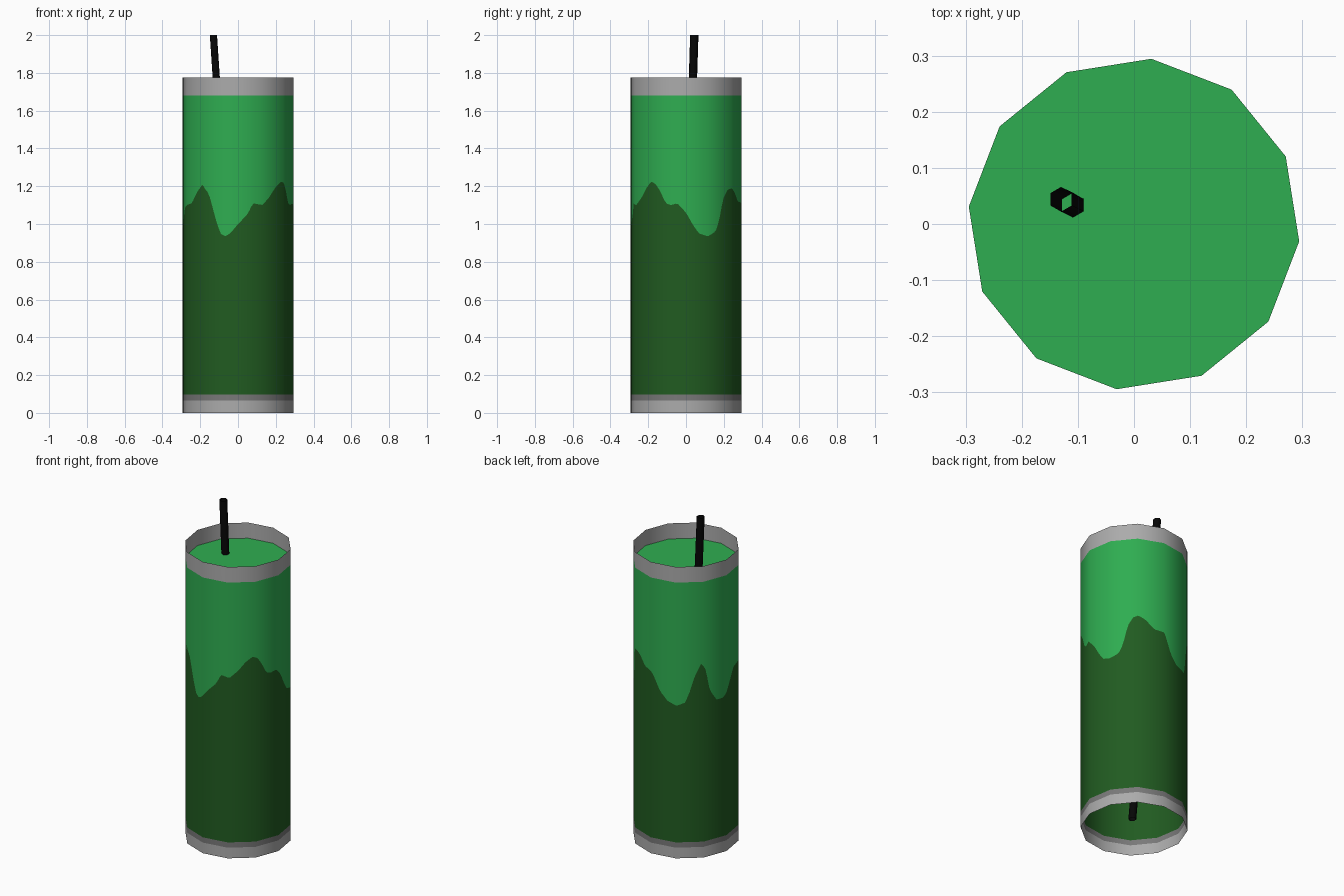
import bpy, bmesh, math
from mathutils import Vector

if "Cube" in bpy.data.objects:
    bpy.data.objects.remove(bpy.data.objects["Cube"])

R, SIDES, COLS = 0.296, 12, 12        # can radius, flat sides, columns per side
START = math.radians(24)              # direction of the first corner
LID_Z, TOP_Z = 1.68, 1.775


def mat(name, r, g, b):
    m = bpy.data.materials.new(name)
    m.diffuse_color = (r, g, b, 1)
    m.use_nodes = True
    m.node_tree.nodes["Principled BSDF"].inputs["Base Color"].default_value = m.diffuse_color
    return m


grey = mat("light grey", 0.41, 0.41, 0.41)
dark_grey = mat("dark grey", 0.19, 0.19, 0.19)
dark_green = mat("dark green", 0.015, 0.105, 0.015)
green = mat("bright green", 0.028, 0.42, 0.082)
black = mat("black", 0.002, 0.002, 0.002)

# Height of the wavy paint edge: (degrees from the front towards the right, z)
WAVE = [(0, 1.0), (10, 1.05), (16, 1.11), (26, 1.10), (35, 1.14), (43, 1.19),
        (51, 1.225), (56, 1.215), (61, 1.18), (68, 1.11), (74, 1.10), (81, 1.11),
        (90, 1.06), (98, 0.99), (104, 0.95), (113, 0.935), (123, 0.96),
        (128, 1.02), (133, 1.13), (139, 1.18), (145, 1.19), (153, 1.17),
        (163, 1.12), (175, 1.11), (185, 1.0), (194, 0.95), (205, 0.93),
        (214, 0.947), (219, 1.01), (225, 1.11), (232, 1.185), (237, 1.14),
        (242, 1.01), (251, 0.94), (260, 0.94), (272, 1.02), (281, 1.085),
        (302, 1.11), (311, 1.17), (320, 1.21), (328, 1.16), (336, 1.02),
        (341, 0.95), (346, 0.935), (352, 0.95), (360, 1.0)]


def wave_z(deg):
    deg %= 360
    for (a, za), (b, zb) in zip(WAVE, WAVE[1:]):
        if a <= deg <= b:
            return za + (zb - za) * (deg - a) / (b - a)


def finish(bm, name, mats):
    me = bpy.data.meshes.new(name)
    bm.to_mesh(me)
    bm.free()
    for m in mats:
        me.materials.append(m)
    ob = bpy.data.objects.new(name, me)
    bpy.context.collection.objects.link(ob)
    return ob


def corner(k):
    a = START + math.tau * k / SIDES
    return Vector((R * math.cos(a), R * math.sin(a), 0))


# Can wall: a thin open twelve-sided tube with colour bands stacked in height
bm = bmesh.new()
columns, normals = [], []
for k in range(SIDES):
    for c in range(COLS):
        p = corner(k).lerp(corner(k + 1), c / COLS)
        deg = math.degrees(math.atan2(p.y, p.x)) + 90
        levels = (0, 0.065, 0.097, wave_z(deg), LID_Z, TOP_Z)
        columns.append([bm.verts.new((p.x, p.y, z)) for z in levels])
        normals += [p.normalized()] * len(levels)
for i, a in enumerate(columns):
    b = columns[(i + 1) % len(columns)]
    for band in range(5):
        f = bm.faces.new((a[band], b[band], b[band + 1], a[band + 1]))
        f.material_index = (0, 1, 2, 3, 0)[band]
        f.smooth = True
wall = finish(bm, "can_wall", (grey, dark_grey, dark_green, green))
wall.data.normals_split_custom_set_from_vertices(normals)  # round shading

# Recessed lid
bm = bmesh.new()
bm.faces.new([bm.verts.new(corner(k) + Vector((0, 0, LID_Z))) for k in range(SIDES)])
finish(bm, "lid", (green,))

# Leaning hollow straw, from just above the base to the top
bm = bmesh.new()
low, high = [[bm.verts.new((cx + 0.022 * math.cos(a), cy + 0.022 * math.sin(a), z))
              for a in (math.radians(30 + 60 * k) for k in range(6))]
             for cx, cy, z in ((-0.003, -0.018, 0.07), (-0.13, 0.044, 2.0))]
for k in range(6):
    n = (k + 1) % 6
    bm.faces.new((low[k], low[n], high[n], high[k])).smooth = True
finish(bm, "straw", (black,))
